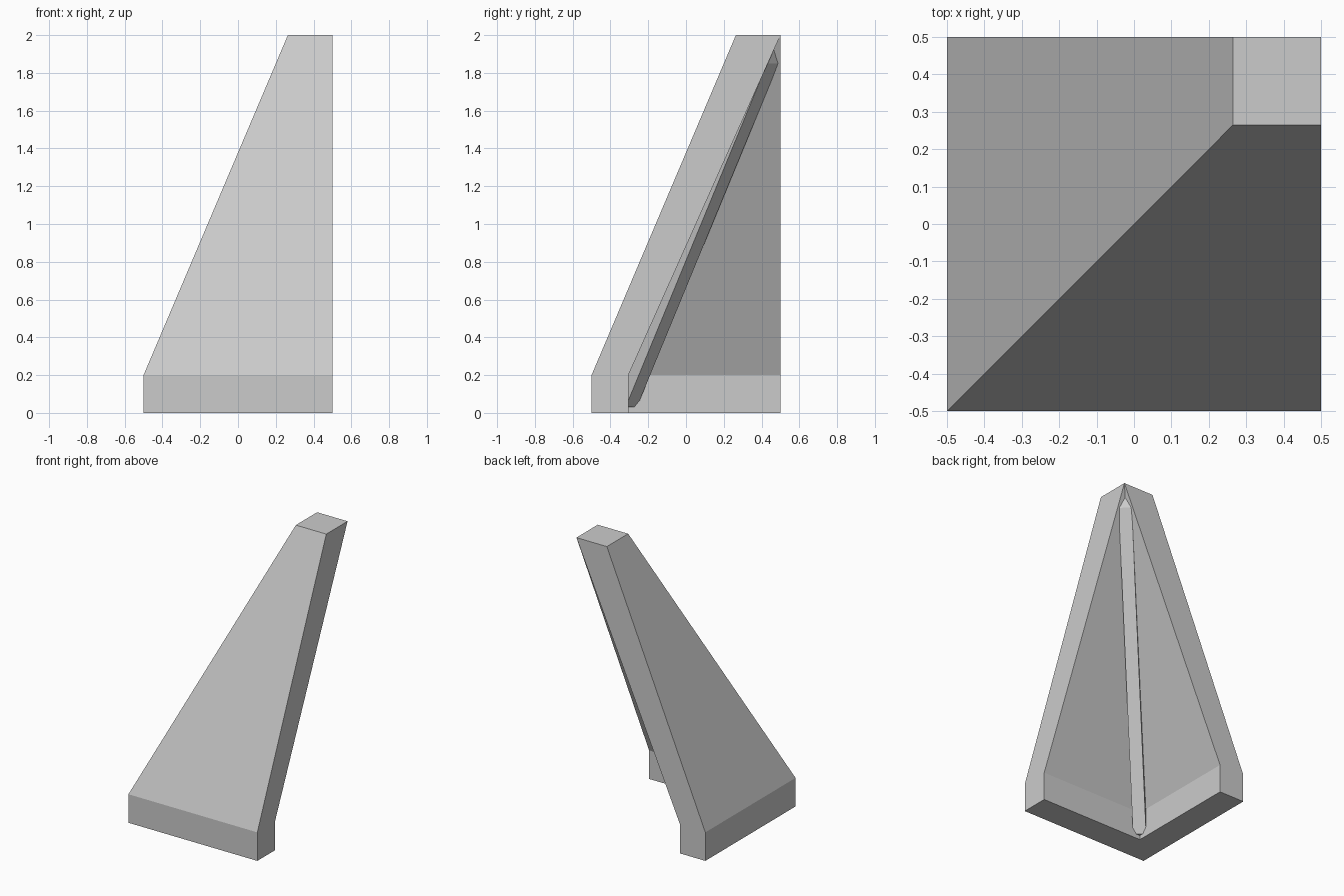
import bpy
import bmesh

cube = bpy.data.objects.get("Cube")
if cube:
    bpy.data.objects.remove(cube, do_unlink=True)

GREY = (0.6, 0.6, 0.6, 1.0)
grey = bpy.data.materials.new("plain grey")
grey.use_nodes = True
grey.diffuse_color = GREY
grey.node_tree.nodes["Principled BSDF"].inputs["Base Color"].default_value = GREY


def loft(name, rings):
    """Join matching closed rings of points with side faces and cap both ends."""
    bm = bmesh.new()
    loops = [[bm.verts.new(p) for p in ring] for ring in rings]
    count = len(loops[0])
    for low, high in zip(loops, loops[1:]):
        for i in range(count):
            j = (i + 1) % count
            bm.faces.new((low[i], low[j], high[j], high[i]))
    bm.faces.new(loops[0][::-1])
    bm.faces.new(loops[-1])
    bmesh.ops.remove_doubles(bm, verts=bm.verts[:], dist=0.0001)
    bmesh.ops.recalc_face_normals(bm, faces=bm.faces[:])
    mesh = bpy.data.meshes.new(name)
    bm.to_mesh(mesh)
    bm.free()
    mesh.materials.append(grey)
    obj = bpy.data.objects.new(name, mesh)
    bpy.context.collection.objects.link(obj)
    return obj


EDGE = 0.5


def corner_section(outer, inner, z):
    """L-shaped section of the two walls, open towards +x and +y."""
    return [(x, y, z) for x, y in (
        (outer, outer), (EDGE, outer), (EDGE, inner),
        (inner, inner), (inner, EDGE), (outer, EDGE))]


# Two sloping walls meeting at a corner, on an upright foot
loft("corner_walls", [
    corner_section(-EDGE, -0.305, 0.0),
    corner_section(-EDGE, -0.305, 0.2),
    corner_section(0.264, EDGE, 2.0),
])

# Brace filling the inner valley: a diagonal profile given a width
profile = [(-0.29, 0.03), (0.46, 1.85), (0.466, 1.94),
           (0.36, 1.94), (-0.4, 0.15), (-0.4, 0.03)]
HALF = 0.03
loft("valley_brace", [
    [(s + side, s - side, z) for s, z in profile] for side in (-HALF, HALF)
])
